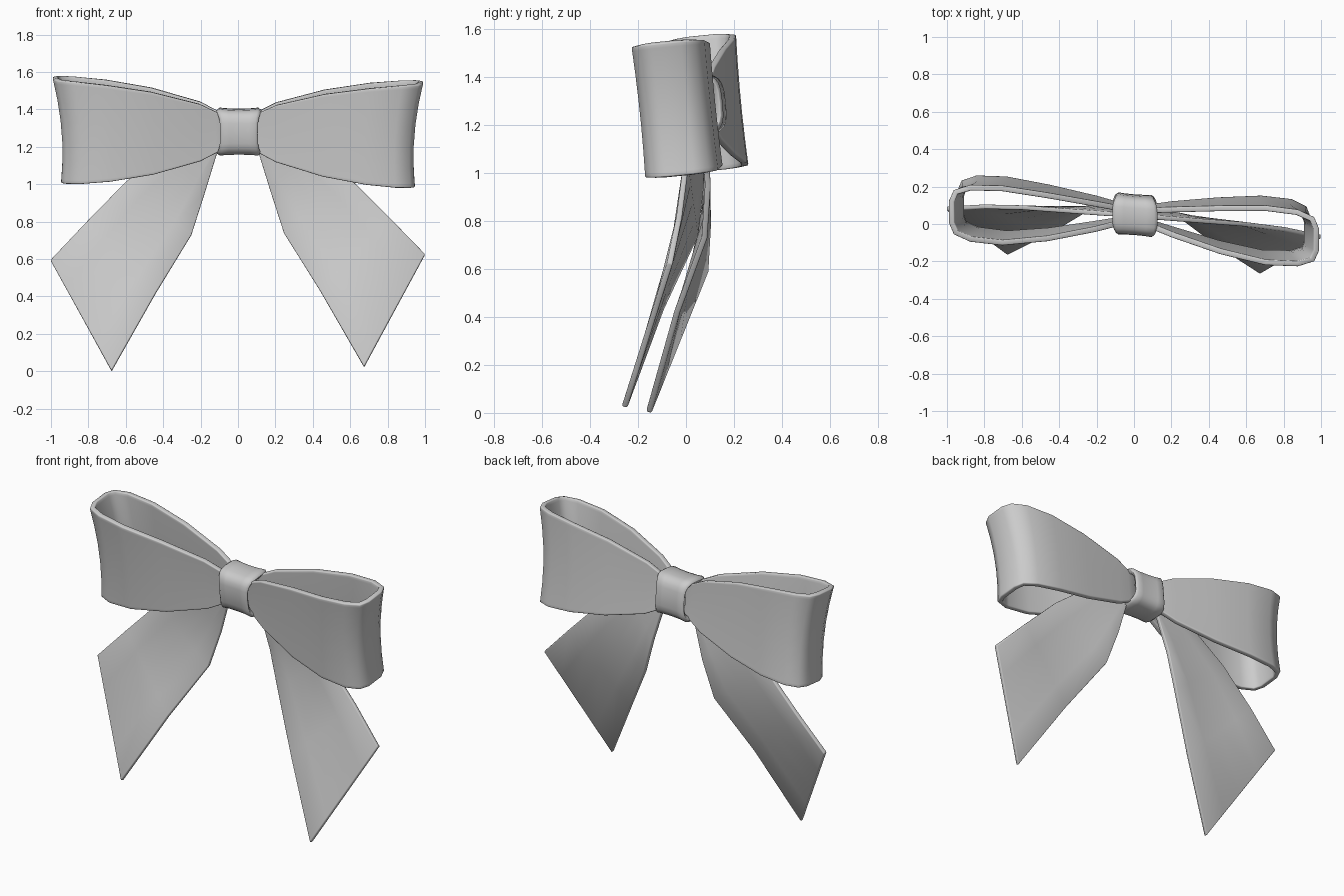
import bpy, math

cube = bpy.data.objects.get("Cube")
if cube:
    bpy.data.objects.remove(cube, do_unlink=True)

GREY = (0.6, 0.6, 0.6, 1)
mat = bpy.data.materials.new("ribbon grey")
mat.use_nodes = True
mat.diffuse_color = GREY
mat.node_tree.nodes["Principled BSDF"].inputs["Base Color"].default_value = GREY

MID_Y, MID_Z = 0.04, 1.28   # centre of the bow
YAW, PITCH = 0.075, 0.1     # slight turn and forward lean of the bow


def place(x, y, z, pitch=PITCH, roll=0.0):
    """Turn a point given about the bow centre into its final position."""
    return (x, MID_Y + y - pitch * z - YAW * x, MID_Z + z + pitch * y + roll * x)


def ribbon(name, rows, thickness, closed=False, flip=False):
    """Cloth strip through rows of points, thickened with soft rims."""
    n, m = len(rows), len(rows[0])
    faces = []
    for i in range(n if closed else n - 1):
        a, b = i * m, (i + 1) % n * m
        for j in range(m - 1):
            f = (a + j, b + j, b + j + 1, a + j + 1)
            faces.append(f[::-1] if flip else f)
    mesh = bpy.data.meshes.new(name)
    mesh.from_pydata([p for r in rows for p in r], [], faces)
    mesh.materials.append(mat)
    ob = bpy.data.objects.new(name, mesh)
    bpy.context.collection.objects.link(ob)
    solid = ob.modifiers.new("Thickness", 'SOLIDIFY')
    solid.thickness = thickness
    solid.offset = -1
    bevel = ob.modifiers.new("Soft rim", 'BEVEL')
    bevel.width = thickness * 0.25
    bevel.segments = 2
    bevel.limit_method = 'ANGLE'
    bevel.angle_limit = math.radians(60)
    bpy.ops.object.select_all(action='DESELECT')
    ob.select_set(True)
    bpy.context.view_layer.objects.active = ob
    bpy.ops.object.shade_smooth_by_angle(angle=math.radians(50))
    return ob


def lerp(a, b, t):
    return tuple(p + (q - p) * t for p, q in zip(a, b))


# Loop: distance from knot, half depth, half height, shift towards the back
LOOP = [(0.06, 0.05, 0.085, 0.005), (0.12, 0.064, 0.112, 0.005), (0.2, 0.082, 0.152, 0),
        (0.45, 0.13, 0.22, -0.015), (0.68, 0.16, 0.257, -0.022),
        (0.84, 0.152, 0.272, -0.022), (0.92, 0.118, 0.275, -0.022),
        (0.943, 0.06, 0.277, -0.022)]
LEVELS = [-1, -0.93, -0.6, -0.2, 0.2, 0.6, 0.93, 1]


def loop(name, side):
    path = [(x, -d, h, o) for x, d, h, o in LOOP]
    path += [(x, d, h, o) for x, d, h, o in reversed(LOOP)]
    rows = []
    for x, d, h, shift in path:
        row = []
        for s in LEVELS:
            flare = 1 + (0.025 * s + 0.028 * s * s) * x
            depth = d * (0.97 + 0.03 * s * s) + shift
            row.append(place(side * x * flare, depth, s * h, roll=-0.012))
        rows.append(row)
    ribbon(name, rows, 0.03, flip=side < 0)


# Tail edges from knot to cut end, relative to the bow centre
INNER = [(0.04, 0.03, -0.05), (0.115, 0.04, -0.12), (0.18, 0.05, -0.33),
         (0.25, 0.03, -0.55), (0.44, -0.10, -0.86), (0.675, -0.235, -1.272)]
OUTER = [(0.04, 0.02, 0.06), (0.13, 0.015, 0.05), (0.36, 0.015, -0.07),
         (0.6, 0.015, -0.26), (0.81, 0.005, -0.475), (1.0, -0.02, -0.675)]


def tail(name, side):
    rows = []
    for a, b in zip(INNER, OUTER):
        row = []
        for k in range(5):
            x, y, z = lerp(a, b, k / 4)
            row.append(place(side * x, y, z, pitch=0, roll=0.016))
        rows.append(row)
    ribbon(name, rows, 0.024, flip=side > 0)


for word, side in (("left", 1), ("right", -1)):
    loop(word + "_loop", side)
    tail(word + "_tail", side)

# Knot: rounded-box band around the middle with raised rims
BAND = [(-1, 0.9), (-0.85, 1), (-0.5, 0.97), (0, 0.96), (0.5, 0.97), (0.85, 1), (1, 0.9)]
rows = []
for i in range(24):
    t = 2 * math.pi * i / 24
    c, s = math.cos(t), math.sin(t)
    y = 0.11 * math.copysign(abs(c) ** 0.6, c)
    z = 0.126 * math.copysign(abs(s) ** 0.6, s)
    half = 0.102 + 0.02 * s * s
    rows.append([place(0.005 + u * half, 0.01 + y * r, z * r) for u, r in BAND])
ribbon("knot", rows, 0.03, closed=True)
